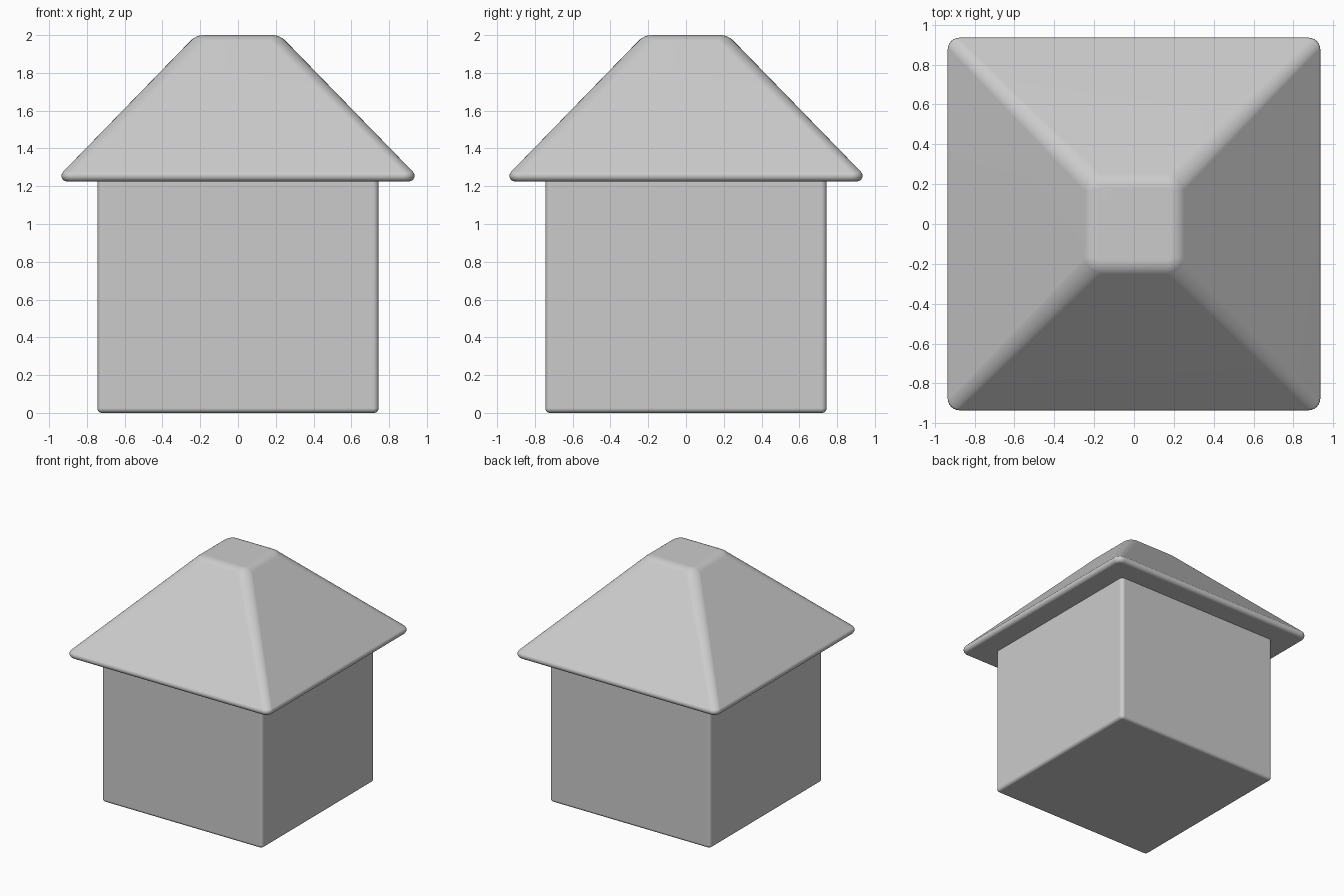
import bpy, bmesh
from math import sin, cos, pi, radians

cube = bpy.data.objects.get("Cube")
if cube:
    bpy.data.objects.remove(cube, do_unlink=True)


def arc(cx, cz, r, start, end, corner, steps=6):
    """Rounded profile edge: (half width, height, plan corner radius) per step."""
    points = []
    for i in range(steps + 1):
        a = radians(start + (end - start) * i / steps)
        points.append((cx + r * cos(a), cz + r * sin(a), corner - r * (1 - cos(a))))
    return points


def rounded_square(half, z, radius, steps=6):
    """Square outline with round corners, counter-clockwise."""
    c = half - radius
    points = []
    for quarter, (sx, sy) in enumerate([(1, 1), (-1, 1), (-1, -1), (1, -1)]):
        for i in range(steps + 1):
            a = (quarter + i / steps) * pi / 2
            points.append((sx * c + radius * cos(a), sy * c + radius * sin(a), z))
    return points


def loft(name, profile):
    """Closed solid through a stack of rounded squares, bottom to top."""
    bm = bmesh.new()
    rings = [[bm.verts.new(p) for p in rounded_square(*level)] for level in profile]
    for low, high in zip(rings, rings[1:]):
        for i in range(len(low)):
            j = (i + 1) % len(low)
            bm.faces.new((low[i], low[j], high[j], high[i]))
    bm.faces.new(rings[0][::-1])
    bm.faces.new(rings[-1])
    mesh = bpy.data.meshes.new(name)
    bm.to_mesh(mesh)
    bm.free()
    obj = bpy.data.objects.new(name, mesh)
    bpy.context.collection.objects.link(obj)
    bpy.ops.object.select_all(action='DESELECT')
    obj.select_set(True)
    bpy.context.view_layer.objects.active = obj
    bpy.ops.object.shade_smooth_by_angle(angle=radians(35))
    # Keeps the big walls flat while the rounded edges stay smooth
    weighted = obj.modifiers.new("flat_walls", 'WEIGHTED_NORMAL')
    weighted.keep_sharp = True
    return obj


# Square house body with softened edges, tucked just into the roof
body_edge = arc(0.72, 0.025, 0.025, -90, 0, 0.03)
loft("house_body", body_edge + [(0.745, 1.24, 0.03)])

# Truncated pyramid roof with rounded eaves and top
eaves = arc(0.905, 1.255, 0.03, -90, 44, 0.06)
crown = arc(0.18, 1.9, 0.1, 44, 90, 0.11)
loft("roof", eaves + crown)
